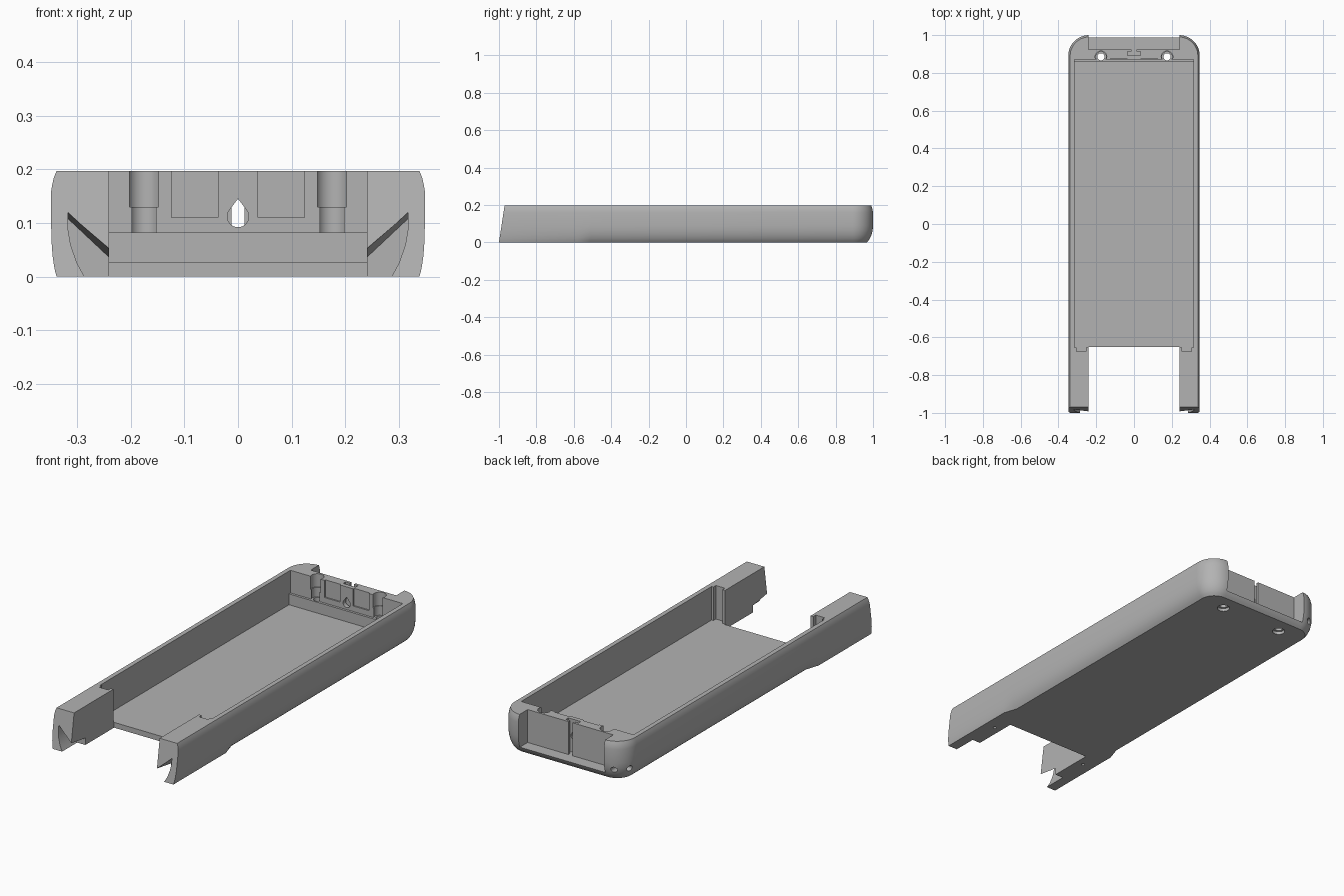
import bpy, bmesh
from math import sin, cos, pi

cube = bpy.data.objects.get("Cube")
if cube:
    bpy.data.objects.remove(cube, do_unlink=True)

grey = bpy.data.materials.new("plain grey")
grey.use_nodes = True
grey.diffuse_color = (0.45, 0.45, 0.45, 1)
grey.node_tree.nodes["Principled BSDF"].inputs["Base Color"].default_value = (0.45, 0.45, 0.45, 1)


def loft(name, rings):
    """Closed solid through rings that have equal point counts."""
    bm = bmesh.new()
    rows = [[bm.verts.new(p) for p in ring] for ring in rings]
    n = len(rows[0])
    for lo, hi in zip(rows, rows[1:]):
        for i in range(n):
            j = (i + 1) % n
            bm.faces.new((lo[i], lo[j], hi[j], hi[i]))
    bm.faces.new(rows[0][::-1])
    bm.faces.new(rows[-1])
    bmesh.ops.recalc_face_normals(bm, faces=bm.faces)
    mesh = bpy.data.meshes.new(name)
    bm.to_mesh(mesh)
    bm.free()
    obj = bpy.data.objects.new(name, mesh)
    bpy.context.collection.objects.link(obj)
    mesh.materials.append(grey)
    return obj


def along(axis, p, t):
    u, v = p
    return {"x": (t, u, v), "y": (u, t, v), "z": (u, v, t)}[axis]


def cut(ring, axis, a, b, end_ring=None):
    """Subtract a prism from the shell; end_ring makes it taper."""
    tool = loft("cutter", [[along(axis, p, a) for p in ring],
                           [along(axis, p, b) for p in (end_ring or ring)]])
    tool.hide_render = True
    mod = shell.modifiers.new("cut", "BOOLEAN")
    mod.operation = "DIFFERENCE"
    mod.solver = "EXACT"
    mod.object = tool
    bpy.context.view_layer.objects.active = shell
    bpy.ops.object.modifier_apply(modifier=mod.name)
    bpy.data.objects.remove(tool, do_unlink=True)


def box(x0, x1, y0, y1, z0, z1):
    cut([(x0, y0), (x1, y0), (x1, y1), (x0, y1)], "z", z0, z1)


def circle(u, v, r, n=24):
    return [(u + r * cos(2 * pi * i / n), v + r * sin(2 * pi * i / n)) for i in range(n)]


# Outer shell: rounded rear corners, curved lower edge, squarer front arms
HALF, CORNER = 0.348, 0.11


def outline(z, inset):
    arm = inset * 0.3 if z < 0.1 else inset
    side = [(HALF - arm, -1), (HALF - arm, -0.58), (HALF - inset, -0.51)]
    for i in range(13):
        a = pi / 2 * i / 12
        r = CORNER - inset
        side.append((HALF - CORNER + r * cos(a), 1 - CORNER + r * sin(a)))
    ring = side + [(-x, y) for x, y in reversed(side)]
    return [(x, y, z) for x, y in ring]


profile = [(0, 0.033), (0.01, 0.024), (0.02, 0.017), (0.04, 0.008), (0.065, 0.002),
           (0.09, 0), (0.16, 0), (0.172, 0.002), (0.185, 0.005), (0.197, 0.01)]
shell = loft("case_shell", [outline(z, d) for z, d in profile])

# Main cavity, rear ledge and gap between the arms
box(-0.315, 0.315, -0.655, 0.858, 0.027, 0.3)
box(-0.315, 0.315, 0.8, 0.87, 0.082, 0.3)
box(-0.24, 0.24, -1.1, -0.65, -0.1, 0.3)

# Slanted arm ends
cut([(-1.1, -0.05), (-1.0076, -0.05), (-0.962, 0.25), (-1.1, 0.25)], "x", -0.5, 0.5)

# Rear outside recess and the T-shaped slot
box(-0.24, 0.24, 0.925, 1.1, 0.03, 0.3)
box(-0.012, 0.012, 0.9, 0.95, 0.03, 0.3)
box(-0.035, 0.035, 0.892, 0.912, 0.03, 0.3)

# Teardrop opening through the rear wall
drop = [(0.02 * cos(a), 0.112 + 0.02 * sin(a))
        for a in [pi * (0.8 + 1.4 * i / 18) for i in range(19)]] + [(0, 0.145)]
cut(drop, "y", 0.8, 0.91)

for s in (-1, 1):
    # Shallow panels on the inner rear wall
    x0, x1 = sorted((s * 0.037, s * 0.124))
    box(x0, x1, 0.85, 0.877, 0.11, 0.3)
    # Screw pockets, holes and countersinks
    cut(circle(s * 0.175, 0.885, 0.031), "z", 0.13, 0.3)
    cut(circle(s * 0.175, 0.885, 0.027), "z", 0.082, 0.2)
    cut(circle(s * 0.175, 0.885, 0.019), "z", -0.1, 0.15)
    cut(circle(s * 0.175, 0.885, 0.03), "z", -0.01, 0.015)
    # Channel at the rear of each arm, with a small hole beneath
    x0, x1 = sorted((s * 0.255, s * 0.305))
    box(x0, x1, -0.675, -0.64, 0.027, 0.3)
    cut(circle(s * 0.28, -0.72, 0.008, 12), "z", -0.05, 0.04)
    # Hooked notch in each arm end, with a sloping ceiling
    hook = [(0.285, -0.02), (0.286, 0), (0.3, 0.025), (0.312, 0.06), (0.317, 0.09)]
    front = hook + [(0.317, 0.124), (0.22, 0.039), (0.22, -0.02)]
    back = hook + [(0.317, 0.108), (0.22, 0.017), (0.22, -0.02)]
    cut([(s * x, z) for x, z in front], "y", -1.02, -0.88, [(s * x, z) for x, z in back])

# Cord tunnel through one rear corner
cut(circle(-0.285, 0.055, 0.014, 16), "y", 0.92, 1.1)
cut(circle(0.93, 0.055, 0.014, 16), "x", -0.5, -0.28)

bpy.ops.object.select_all(action="DESELECT")
shell.select_set(True)
bpy.context.view_layer.objects.active = shell
bpy.ops.object.shade_smooth_by_angle(angle=pi / 6)
